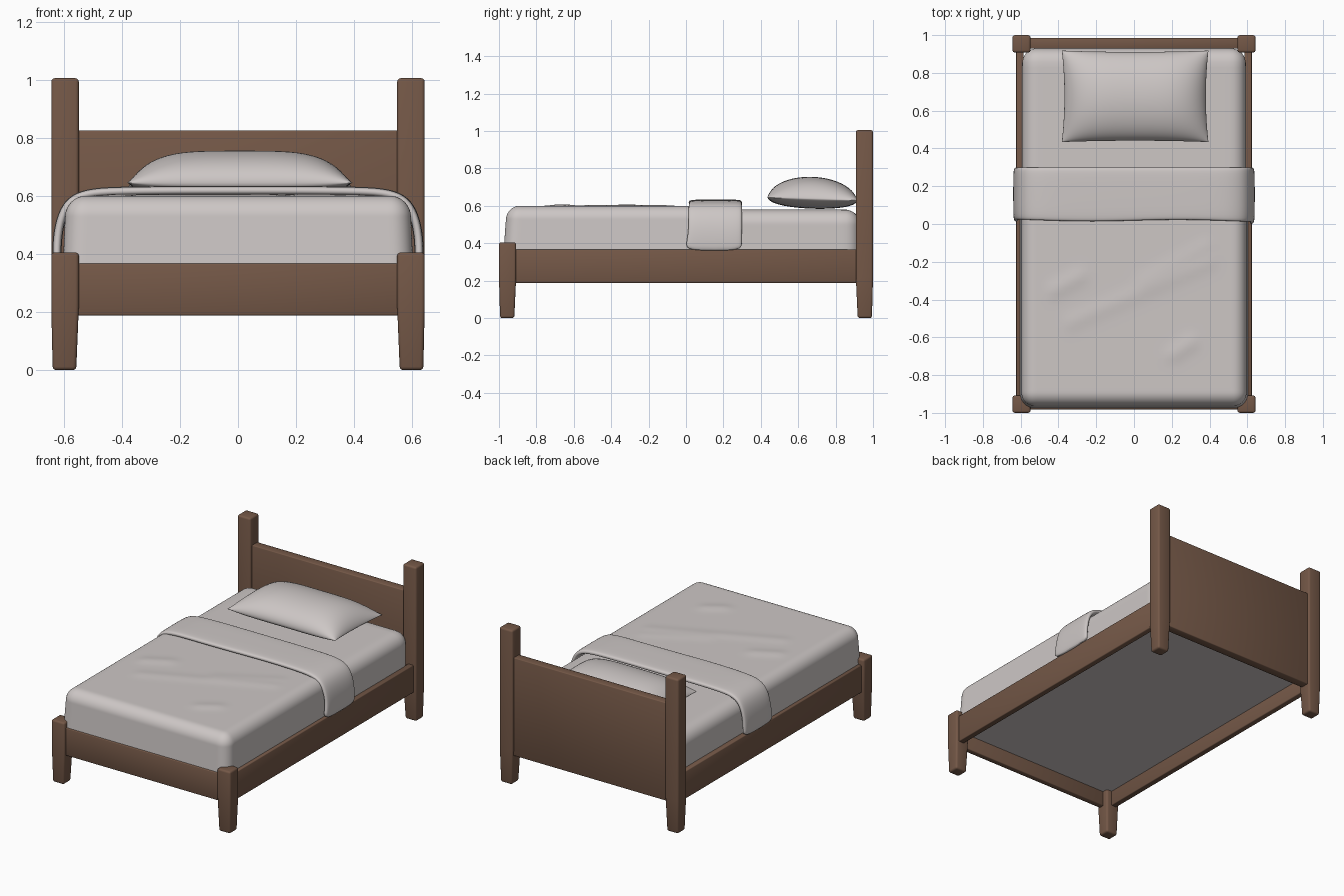
import bpy, bmesh, math
from mathutils import Vector

if "Cube" in bpy.data.objects:
    bpy.data.objects.remove(bpy.data.objects["Cube"])


def material(name, rgb):
    m = bpy.data.materials.new(name)
    m.diffuse_color = (*rgb, 1)
    m.use_nodes = True
    m.node_tree.nodes["Principled BSDF"].inputs["Base Color"].default_value = m.diffuse_color
    return m


WOOD = material("brown wood", (0.175, 0.097, 0.063))
CLOTH = material("pale grey linen", (0.61, 0.57, 0.56))


def finish(bm, name, mat, angle=40):
    bmesh.ops.recalc_face_normals(bm, faces=bm.faces)
    me = bpy.data.meshes.new(name)
    bm.to_mesh(me)
    bm.free()
    me.materials.append(mat)
    ob = bpy.data.objects.new(name, me)
    bpy.context.collection.objects.link(ob)
    bpy.context.view_layer.objects.active = ob
    ob.select_set(True)
    bpy.ops.object.shade_smooth_by_angle(angle=math.radians(angle))
    ob.select_set(False)
    return ob


def box(lo, hi):
    bm = bmesh.new()
    bmesh.ops.create_cube(bm, size=1)
    for v in bm.verts:
        v.co = Vector([l + (c + 0.5) * (h - l) for c, l, h in zip(v.co, lo, hi)])
    return bm


def bevel(bm, width, seg=3):
    edges = [e for e in bm.edges if e.calc_face_angle(0) > 0.5]
    bmesh.ops.bevel(bm, geom=edges, offset=width, segments=seg, profile=0.5, affect='EDGES')


def post(name, sx, sy, height):
    """Square post whose foot tapers, mostly on the inner sides."""
    bm = box((0.548, 0.908, 0), (0.643, 1.0, height))
    bmesh.ops.bisect_plane(bm, geom=bm.verts[:] + bm.edges[:] + bm.faces[:],
                           plane_co=(0, 0, 0.22), plane_no=(0, 0, 1))
    for v in bm.verts:
        if v.co.z < 0.01:
            v.co.x += 0.009 if v.co.x < 0.6 else -0.005
            v.co.y += 0.010 if v.co.y < 0.95 else -0.006
    bevel(bm, 0.012)
    for v in bm.verts:
        v.co.x *= sx
        v.co.y *= sy
    finish(bm, name, WOOD)


def board(name, lo, hi):
    bm = box(lo, hi)
    bevel(bm, 0.005, 2)
    finish(bm, name, WOOD, 60)


def soft_box(lo, hi, r, n=39, lean=0.0):
    """Box with rounded sides and top edges, a flat bottom and sides leaning in."""
    bm = bmesh.new()
    bmesh.ops.create_cube(bm, size=2)
    bmesh.ops.subdivide_edges(bm, edges=bm.edges[:], cuts=n, use_grid_fill=True)
    inner_lo = (lo[0] + r, lo[1] + r, lo[2])
    inner_hi = [h - r for h in hi]
    for v in bm.verts:
        p = Vector([l + (math.sin(c * math.pi / 2) + 1) / 2 * (h - l)
                    for c, l, h in zip(v.co, lo, hi)])
        q = Vector([min(max(c, l), h) for c, l, h in zip(p, inner_lo, inner_hi)])
        d = p - q
        if d.length > 1e-6:
            d *= max(abs(c) for c in d) / d.length
        v.co = q + d
        k = 1 - lean * (v.co.z - lo[2]) / (hi[2] - lo[2])
        v.co.x *= k
        v.co.y *= k
    return bm


# Wooden frame
for side, sx in (("left", -1), ("right", 1)):
    post(f"head_post_{side}", sx, 1, 1.005)
    post(f"foot_post_{side}", sx, -1, 0.405)
    x = sorted((sx * 0.585, sx * 0.624))
    board(f"side_rail_{side}", (x[0], -0.93, 0.188), (x[1], 0.93, 0.367))
board("foot_rail", (-0.57, -0.982, 0.188), (0.57, -0.945, 0.367))
board("headboard", (-0.57, 0.928, 0.188), (0.57, 0.985, 0.825))

# Mattress
finish(soft_box((-0.592, -0.957, 0.285), (0.592, 0.93, 0.58), 0.08), "mattress", CLOTH, 60)

# Blanket over the lower half, with a few soft creases
CREASES = [((-0.42, -0.35), (-0.29, -0.28), 0.007), ((-0.33, -0.52), (0.40, -0.20), 0.005),
           ((0.05, -0.30), (0.38, -0.12), 0.004), ((0.21, -0.69), (0.30, -0.63), 0.007)]
bm = soft_box((-0.603, -0.975, 0.36), (0.603, 0.22, 0.60), 0.07, 59, 0.018)
bmesh.ops.delete(bm, geom=[f for f in bm.faces if all(v.co.z < 0.361 for v in f.verts)],
                 context='FACES')
for v in bm.verts:
    if v.co.z > 0.59:
        for a, b, h in CREASES:
            a, b = Vector(a), Vector(b)
            p = v.co.xy
            t = min(max((p - a).dot(b - a) / (b - a).length_squared, 0), 1)
            v.co.z += h * math.exp(-((p - a.lerp(b, t)).length / 0.04) ** 2)
finish(bm, "blanket", CLOTH, 60)

# Folded-back band of the blanket, draped over both sides
half = [(0.622, 0.358), (0.624, 0.40), (0.622, 0.46), (0.609, 0.53), (0.578, 0.585),
        (0.52, 0.609), (0.43, 0.616), (0.22, 0.618)]
path = [Vector((-x, 0, z)) for x, z in half] + [Vector((0, 0, 0.618))] + \
       [Vector((x, 0, z)) for x, z in reversed(half)]
bm = bmesh.new()
rings = []
for i, p in enumerate(path):
    t = (path[min(i + 1, len(path) - 1)] - path[max(i - 1, 0)]).normalized()
    n = Vector((-t.z, 0, t.x))
    front = 0.018 + 0.006 * math.sin(p.x * 7) - (0.012 if p.z < 0.42 else 0)
    section = [(front, -0.008), (front, 0.008), (front + 0.015, 0.016), (0.16, 0.016),
               (0.285, 0.016), (0.299, 0.008), (0.299, -0.008), (0.285, -0.016),
               (0.16, -0.016), (front + 0.015, -0.016)]
    rings.append([bm.verts.new(p + n * h + Vector((0, y, 0))) for y, h in section])
for a, b in zip(rings, rings[1:]):
    for k in range(len(a)):
        j = (k + 1) % len(a)
        bm.faces.new((a[k], a[j], b[j], b[k]))
bm.faces.new(rings[0])
bm.faces.new(rings[-1])
band = finish(bm, "blanket_fold", CLOTH, 80)
sub = band.modifiers.new("smooth", 'SUBSURF')
sub.levels = sub.render_levels = 2

# Pillow: two puffed sheets meeting at a seam, with pulled-out corners
bm = bmesh.new()
N = 40
for sign, height, ev in ((1, 0.118, 0.52), (-1, 0.052, 0.42)):
    grid = []
    for i in range(N + 1):
        u = math.sin((i / N - 0.5) * math.pi)
        row = []
        for j in range(N + 1):
            v = math.sin((j / N - 0.5) * math.pi)
            x = 0.006 + 0.388 * u * (1 - 0.035 * (1 - v * v))
            y = 0.676 + 0.242 * v * (1 - 0.03 * (1 - u * u))
            puff = max(1 - u ** 4, 0) ** 0.68 * max(1 - v * v, 0) ** ev
            z = 0.637 - 0.008 * v + sign * (height * puff)
            row.append(bm.verts.new((x, y, z)))
        grid.append(row)
    for i in range(N):
        for j in range(N):
            bm.faces.new((grid[i][j], grid[i + 1][j], grid[i + 1][j + 1], grid[i][j + 1]))
bmesh.ops.remove_doubles(bm, verts=bm.verts, dist=1e-5)
finish(bm, "pillow", CLOTH, 80)
